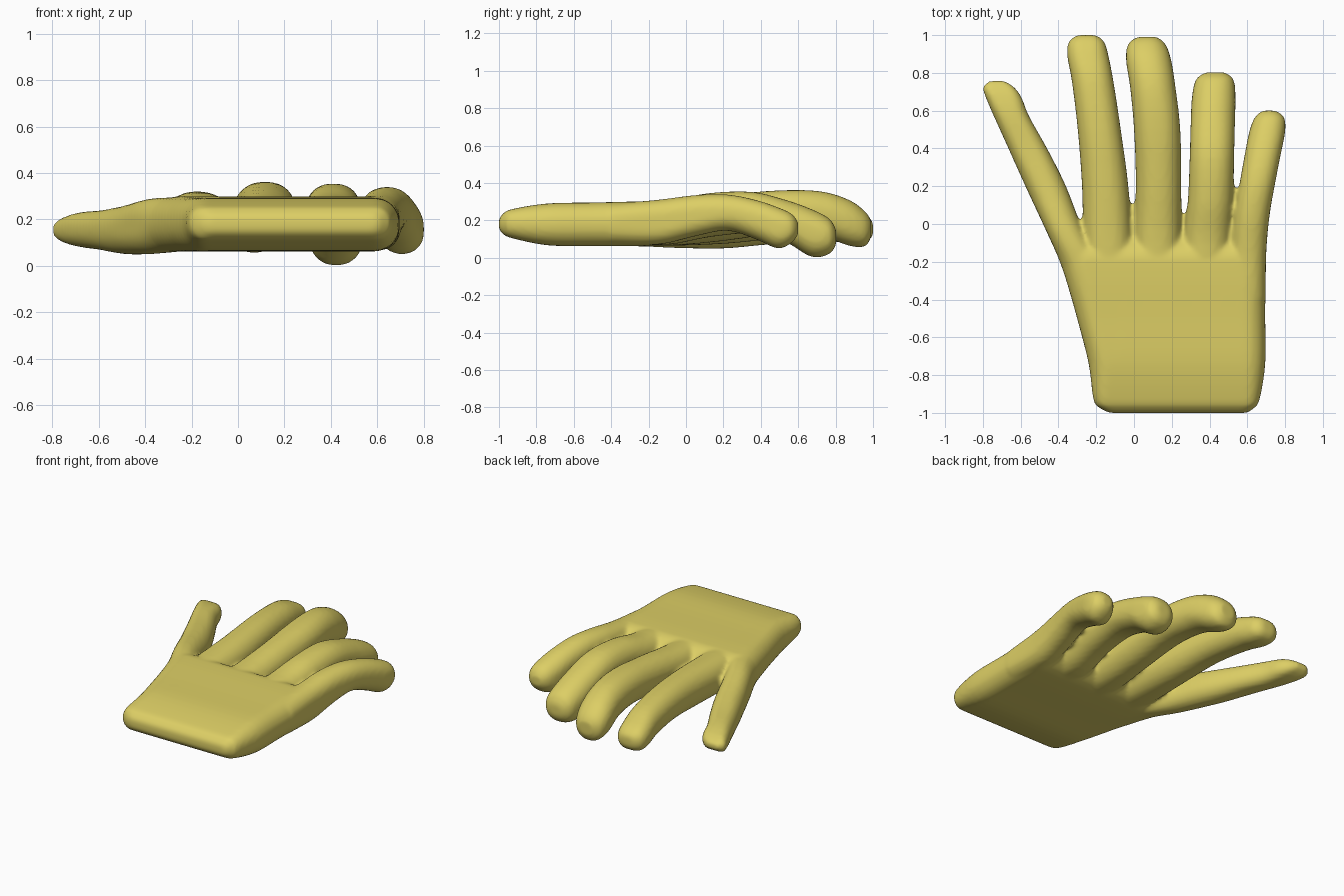
import bpy, bmesh, math

STEPS = 4      # rings between two given sections
CORNER = 6     # segments in each rounded corner


def spline(rows):
    """Smoothly interpolate section rows (y, left, right, bottom, top)."""
    out = []
    for i in range(len(rows) - 1):
        p0, p1 = rows[max(i - 1, 0)], rows[i]
        p2, p3 = rows[i + 1], rows[min(i + 2, len(rows) - 1)]
        for s in range(STEPS):
            t = s / STEPS
            out.append([0.5 * (2 * b + (c - a) * t + (2 * a - 5 * b + 4 * c - d) * t * t
                               + (3 * b - a - 3 * c + d) * t ** 3)
                        for a, b, c, d in zip(p0, p1, p2, p3)])
    out.append(list(rows[-1]))
    return out


def loft(bm, rows):
    """Skin rounded-rectangle sections into a closed tube."""
    rings = []
    for y, x0, x1, z0, z1 in spline(rows):
        hw, hh = (x1 - x0) / 2, (z1 - z0) / 2
        r = min(hw, hh) * 0.92
        ring = []
        for q, (sx, sz) in enumerate(((1, 1), (-1, 1), (-1, -1), (1, -1))):
            for k in range(CORNER + 1):
                a = (q + k / CORNER) * math.pi / 2
                ring.append(bm.verts.new(((x0 + x1) / 2 + sx * (hw - r) + r * math.cos(a), y,
                                          (z0 + z1) / 2 + sz * (hh - r) + r * math.sin(a))))
        rings.append(ring)
    n = len(rings[0])
    for a, b in zip(rings, rings[1:]):
        for i in range(n):
            j = (i + 1) % n
            bm.faces.new((a[i], a[j], b[j], b[i]))
    bm.faces.new(rings[0])
    bm.faces.new(rings[-1])


bm = bmesh.new()

# palm
loft(bm, [(-1.0, -.13, .60, .15, .21), (-.975, -.18, .635, .125, .238),
          (-.93, -.215, .665, .105, .26), (-.74, -.24, .695, .067, .29),
          (-.5, -.30, .695, .063, .295), (-.25, -.36, .695, .063, .30),
          (-.15, -.37, .69, .075, .29), (-.07, -.35, .66, .13, .23)])

# thumb
loft(bm, [(-.75, -.235, .0, .08, .28), (-.45, -.315, -.03, .065, .29),
          (-.22, -.385, -.15, .06, .295), (-.04, -.463, -.265, .052, .29),
          (.2, -.575, -.36, .05, .26), (.4, -.665, -.46, .068, .24),
          (.57, -.742, -.555, .08, .232), (.67, -.785, -.595, .095, .215),
          (.725, -.80, -.635, .115, .195), (.757, -.765, -.685, .14, .175)])

# index finger
loft(bm, [(-.4, -.25, -.0, .07, .29), (-.1, -.268, -.01, .065, .30),
          (.2, -.275, -.03, .075, .315), (.5, -.298, -.07, .10, .32),
          (.75, -.328, -.108, .09, .30), (.89, -.353, -.135, .075, .26),
          (.965, -.345, -.158, .085, .225), (1.0, -.30, -.20, .12, .19)])

# middle finger
loft(bm, [(-.4, .0, .25, .07, .29), (-.1, .0, .25, .065, .30),
          (.2, .01, .25, .09, .335), (.5, .0, .245, .13, .36),
          (.72, -.02, .22, .115, .355), (.87, -.042, .196, .065, .31),
          (.955, -.03, .165, .06, .25), (.99, .02, .12, .11, .20)])

# ring finger
loft(bm, [(-.4, .26, .50, .07, .29), (-.1, .262, .512, .07, .305),
          (.12, .285, .525, .11, .345), (.35, .295, .53, .13, .352),
          (.53, .30, .534, .085, .31), (.67, .307, .537, .005, .26),
          (.765, .328, .527, .02, .21), (.803, .38, .48, .07, .15)])

# little finger
loft(bm, [(-.4, .50, .697, .07, .29), (-.15, .515, .70, .07, .31),
          (.05, .532, .718, .115, .335), (.22, .56, .748, .145, .338),
          (.37, .587, .777, .10, .31), (.49, .611, .80, .05, .27),
          (.565, .64, .795, .08, .235), (.60, .68, .75, .125, .19)])

bmesh.ops.recalc_face_normals(bm, faces=bm.faces)
mesh = bpy.data.meshes.new("hand")
bm.to_mesh(mesh)
bm.free()
hand = bpy.data.objects.new("hand", mesh)
bpy.context.collection.objects.link(hand)

# fuse fingers and palm into one smooth skin
fuse = hand.modifiers.new("fuse", 'REMESH')
fuse.mode = 'VOXEL'
fuse.voxel_size = 0.013
fuse.use_smooth_shade = True
soften = hand.modifiers.new("soften", 'SMOOTH')
soften.factor = 0.5
soften.iterations = 6

# yellow material
skin = bpy.data.materials.new("yellow")
skin.diffuse_color = (0.72, 0.62, 0.13, 1)
mesh.materials.append(skin)
